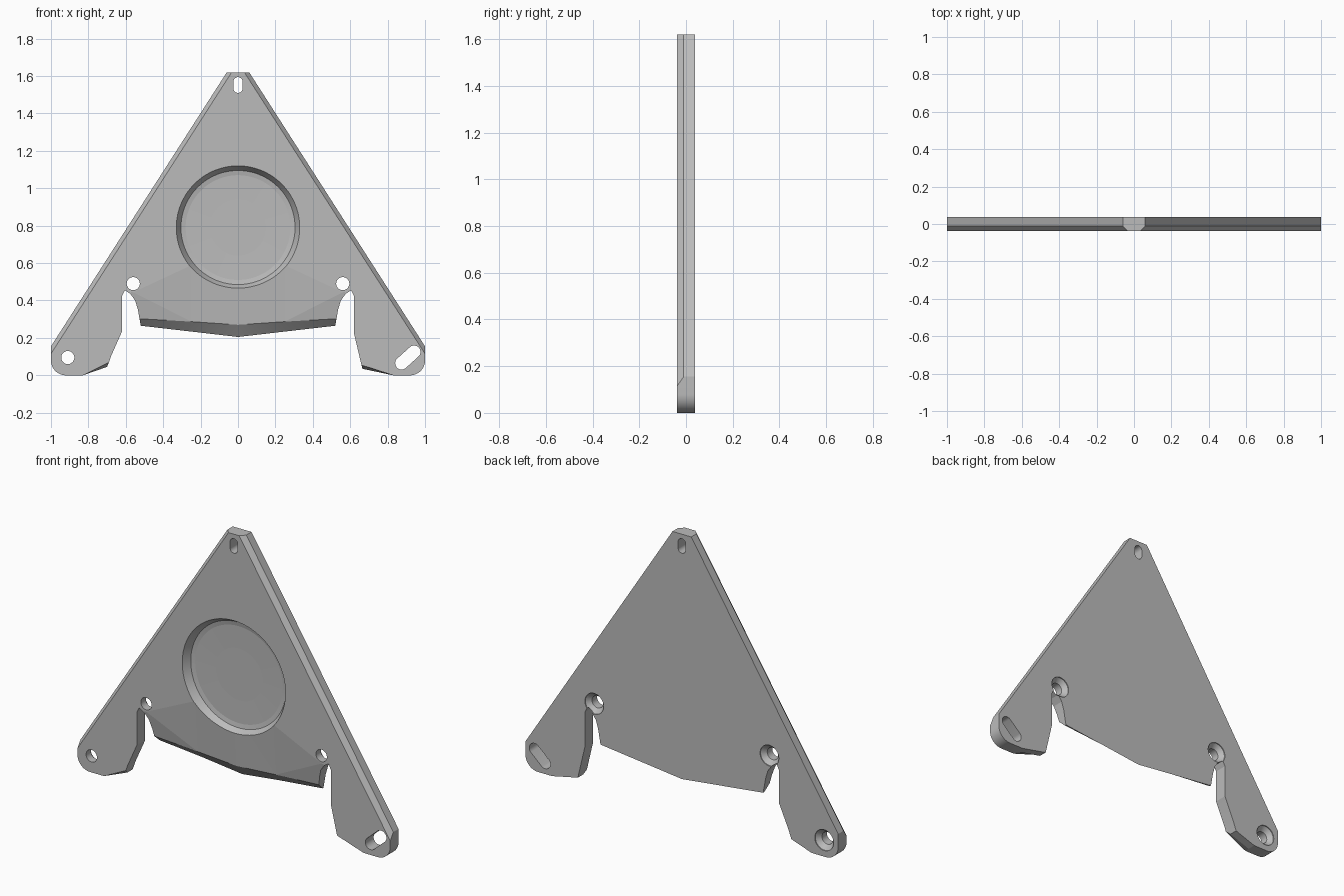
import bpy
import bmesh
from math import sin, cos, pi, radians
from mathutils import Vector

if "Cube" in bpy.data.objects:
    bpy.data.objects.remove(bpy.data.objects["Cube"], do_unlink=True)

FRONT, MID, BACK = -0.038, -0.01, 0.038

grey = bpy.data.materials.new("plain grey")
grey.use_nodes = True
grey.diffuse_color = (0.5, 0.5, 0.5, 1)
grey.node_tree.nodes["Principled BSDF"].inputs["Base Color"].default_value = grey.diffuse_color


def loft(name, rings, triangulate=True):
    """Closed solid through a series of rings with equal point counts."""
    bm = bmesh.new()
    rows = [[bm.verts.new(p) for p in ring] for ring in rings]
    count = len(rows[0])
    for a, b in zip(rows, rows[1:]):
        for i in range(count):
            j = (i + 1) % count
            bm.faces.new((a[i], a[j], b[j], b[i]))
    bm.faces.new(rows[0])
    bm.faces.new(rows[-1])
    bmesh.ops.recalc_face_normals(bm, faces=bm.faces)
    if triangulate:
        bmesh.ops.triangulate(bm, faces=bm.faces)
    mesh = bpy.data.meshes.new(name)
    bm.to_mesh(mesh)
    bm.free()
    mesh.materials.append(grey)
    obj = bpy.data.objects.new(name, mesh)
    bpy.context.collection.objects.link(obj)
    return obj


def oval(x, z, r, y, half=0, tilt=0, n=48):
    """Circle, or a slot when half is the half distance between its end centres."""
    points = []
    for i in range(n):
        a = 2 * pi * (i + 0.5) / n
        shift = half if i < n / 2 else -half
        u, v = r * cos(a), r * sin(a) + shift
        points.append(Vector((x + u * cos(tilt) - v * sin(tilt), y,
                              z + u * sin(tilt) + v * cos(tilt))))
    return points


def corner(side):
    """Rounded lower outer corner, from the side edge to the bottom edge."""
    r, n = 0.08, 16
    return [(side * (1 - r + r * cos(a)), r - r * sin(a))
            for a in (pi / 2 * i / n for i in range(n + 1))]


# Outline: apex, right-hand leg, lower middle edge, left-hand leg
notch = [(0.62, 0.425), (0.605, 0.455), (0.575, 0.435), (0.55, 0.4),
         (0.535, 0.35), (0.52, 0.265)]
outline = [(0.06, 1.62), (1, 0.155)] + corner(1)
outline += [(0.83, 0), (0.665, 0.035), (0.62, 0.225)] + notch + [(0, 0.205)]
outline += [(-x, z) for x, z in reversed(notch)]
outline += [(-0.62, 0.235), (-0.68, 0.1), (-0.7, 0.045), (-0.83, 0)]
outline += corner(-1)[::-1] + [(-1, 0.155), (-0.06, 1.62)]

# The front edge is chamfered along the long sides and under the legs
chamfer = {(0.06, 1.62): (0.034, 1.62), (-0.06, 1.62): (-0.034, 1.62),
           (1, 0.155): (1, 0.115), (-1, 0.155): (-1, 0.115),
           (0.665, 0.035): (0.66, 0.055), (-0.7, 0.045): (-0.69, 0.07)}
front = [chamfer.get(p, p) for p in outline]
plate = loft("triangular_plate", [[(x, y, z) for x, z in ring] for ring, y in
                                  ((outline, BACK), (outline, MID), (front, FRONT))], False)

cutters = []

# Scooped lower middle, running back to a thin bottom edge
sections = []
for x, top, lip, bottom in ((-0.572, 0.45, 0.305, 0.259), (-0.25, 0.6, 0.287, 0.234),
                            (0, 0.6, 0.27, 0.205),
                            (0.25, 0.6, 0.287, 0.234), (0.572, 0.45, 0.305, 0.259)):
    sections.append([(x, -0.2, top), (x, FRONT - 0.001, top), (x, -0.012, lip),
                     (x, BACK, bottom), (x, 0.1, bottom - 0.08), (x, -0.2, bottom - 0.08)])
cutters.append(loft("scoop_cutter", sections))

# Round recess with a sloped wall and a slightly dished floor
cutters.append(loft("recess_cutter", [oval(0, 0.79, r, y, n=96) for r, y in
                                      ((0.33, -0.1), (0.33, FRONT), (0.305, 0.004),
                                       (0.28, 0.009), (0.15, 0.012))]))

# Countersunk screw holes, opening wider at the back
for x, z in ((0.56, 0.49), (-0.56, 0.49), (-0.91, 0.095)):
    cutters.append(loft("screw_hole_cutter", [oval(x, z, r, y) for r, y in
                                              ((0.035, -0.1), (0.035, 0.008),
                                               (0.06, BACK - 0.005), (0.06, 0.1))]))

# Through slots at the apex and in one foot
for x, z, r, half, tilt in ((0, 1.552, 0.024, 0.018, 0), (0.908, 0.095, 0.034, 0.045, radians(-48))):
    cutters.append(loft("slot_cutter", [oval(x, z, r, y, half, tilt) for y in (-0.1, 0.1)]))

# Apply every cut, then drop the cutters
bpy.context.view_layer.objects.active = plate
for cutter in cutters:
    cutter.hide_render = True
    cut = plate.modifiers.new("cut", 'BOOLEAN')
    cut.operation = 'DIFFERENCE'
    cut.solver = 'EXACT'
    cut.object = cutter
    bpy.ops.object.modifier_apply(modifier=cut.name)
for cutter in cutters:
    bpy.data.objects.remove(cutter, do_unlink=True)

# Smooth round walls, flat broad faces
bpy.ops.object.select_all(action='DESELECT')
plate.select_set(True)
bpy.ops.object.shade_smooth_by_angle(angle=radians(15))
for face in plate.data.polygons:
    if abs(face.normal.y) > 0.9:
        face.use_smooth = False
